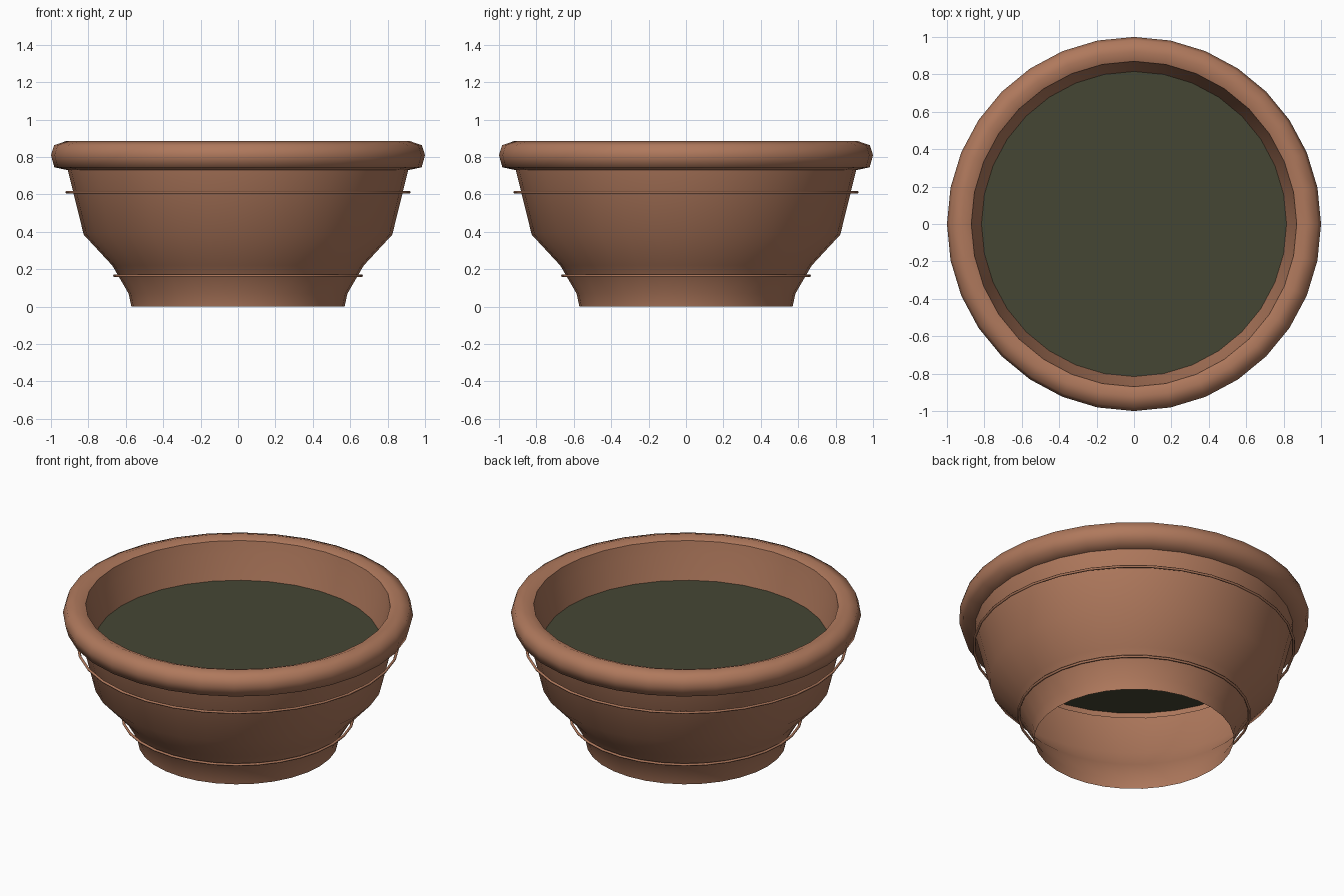
import bpy
import bmesh
from math import cos, sin, tau

cube = bpy.data.objects.get("Cube")
if cube:
    bpy.data.objects.remove(cube, do_unlink=True)

SIDES = 32


def material(name, rgb):
    mat = bpy.data.materials.new(name)
    mat.use_nodes = True
    mat.diffuse_color = (*rgb, 1)
    bsdf = mat.node_tree.nodes["Principled BSDF"]
    bsdf.inputs["Base Color"].default_value = (*rgb, 1)
    bsdf.inputs["Roughness"].default_value = 0.8
    return mat


def finish(name, bm, mat, smooth=True):
    mesh = bpy.data.meshes.new(name)
    bm.to_mesh(mesh)
    bm.free()
    mesh.materials.append(mat)
    for face in mesh.polygons:
        face.use_smooth = smooth
    obj = bpy.data.objects.new(name, mesh)
    bpy.context.collection.objects.link(obj)
    return obj


def lathe(name, profile, mat, closed=False):
    """Turn a (radius, height) profile around the z axis."""
    bm = bmesh.new()
    rings = [[bm.verts.new((r * cos(tau * j / SIDES), r * sin(tau * j / SIDES), z))
              for j in range(SIDES)] for r, z in profile]
    pairs = list(zip(rings, rings[1:]))
    if closed:
        pairs.append((rings[-1], rings[0]))
    for low, high in pairs:
        for j in range(SIDES):
            k = (j + 1) % SIDES
            bm.faces.new((low[j], low[k], high[k], high[j]))
    return finish(name, bm, mat)


terracotta = material("terracotta", (0.43, 0.19, 0.108))
soil_green = material("dark soil", (0.060, 0.062, 0.034))

# Open-bottomed outer wall
lathe("pot_wall", [(0.57, 0), (0.585, 0.07), (0.672, 0.22),
                   (0.825, 0.385), (0.91, 0.73)], terracotta)

# Rolled rim
lathe("pot_rim", [(0.91, 0.73), (0.982, 0.745), (1.0, 0.81), (0.983, 0.863),
                  (0.92, 0.885), (0.87, 0.865)], terracotta)

# Short inner lining that ends just below the soil
lathe("inner_lining", [(0.87, 0.865), (0.855, 0.79), (0.805, 0.6)], terracotta)

# Thin decorative hoops standing just off the wall
for name, radius, height in (("upper_hoop", 0.915, 0.612), ("lower_hoop", 0.66, 0.165)):
    section = [(radius + 0.008 * cos(tau * i / 6), height + 0.008 * sin(tau * i / 6))
               for i in range(6)]
    lathe(name, section, terracotta, closed=True)

# Flat soil surface
bm = bmesh.new()
bmesh.ops.create_circle(bm, cap_ends=True, segments=SIDES, radius=0.817)
bmesh.ops.translate(bm, verts=bm.verts, vec=(0, 0, 0.64))
finish("soil", bm, soil_green, smooth=False)
